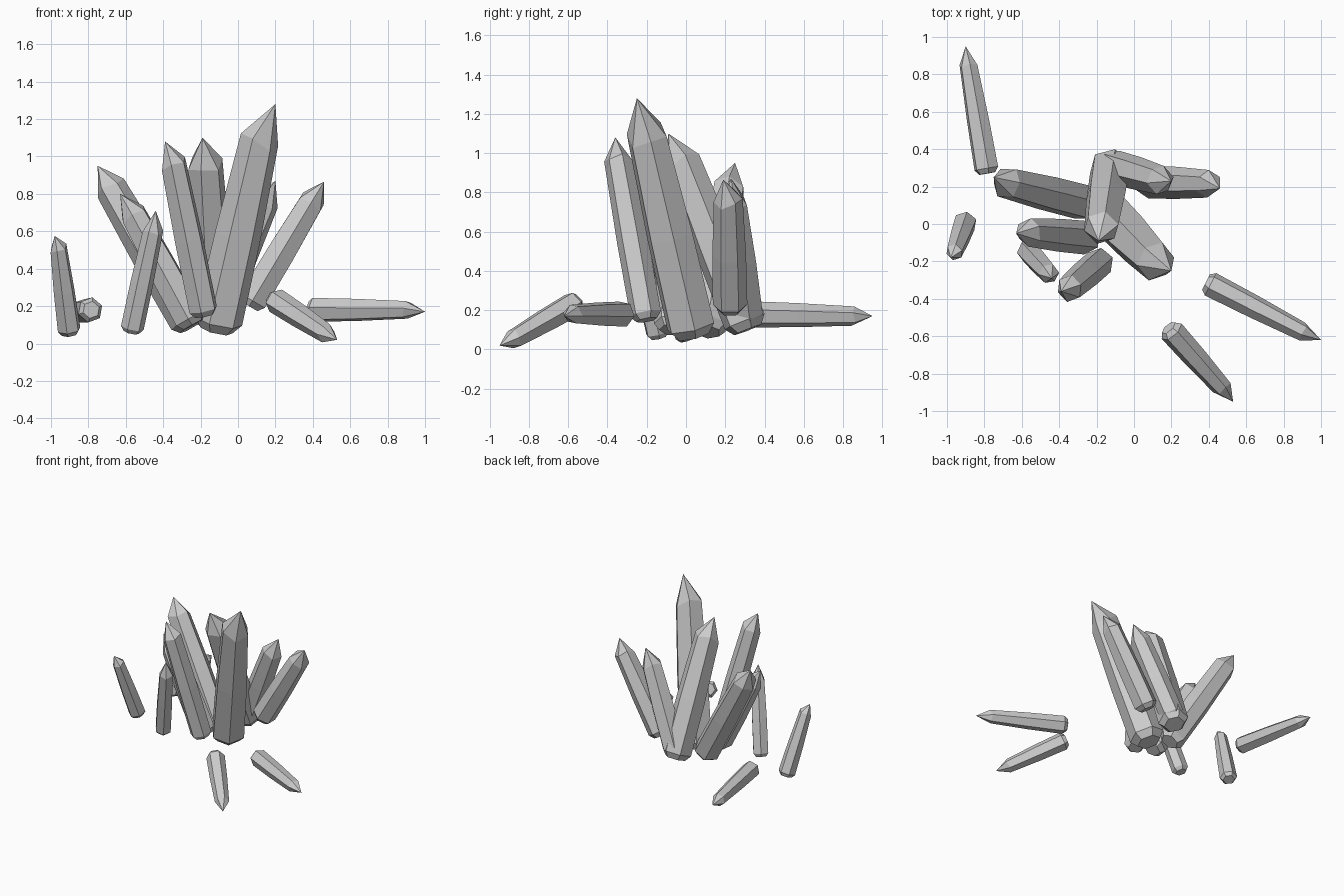
import bpy, bmesh
from math import cos, sin, pi, radians
from mathutils import Vector

if "Cube" in bpy.data.objects:
    bpy.data.objects.remove(bpy.data.objects["Cube"])


def crystal(name, base, shoulder, tip, r0, r1, turn=0):
    """Six-sided shaft with a chamfered foot and a slanted, off-centre point."""
    base, shoulder, tip = Vector(base), Vector(shoulder), Vector(tip)
    length = (shoulder - base).length
    d = (shoulder - base).normalized()
    ref = Vector((1, 0, 0)) if abs(d.y) > 0.8 else Vector((0, 1, 0))
    u = ref.cross(d).normalized()
    v = d.cross(u)
    off = tip - shoulder
    lean_dir = off - d * off.dot(d)
    bm = bmesh.new()
    rings = []
    # foot cap, chamfer, widest part, shoulder
    for t, r in ((0, r0 * 0.68), (r0 * 0.4, r0), (length * 0.5, (r0 + r1) * 0.53), (length, r1)):
        ring = []
        for i in range(6):
            a = i * pi / 3 + radians(turn)
            radial = u * cos(a) + v * sin(a)
            p = base + d * t + radial * r
            if t == length:
                # facets reach lower on the side toward which the point leans
                p -= d * (radial.dot(lean_dir) * 0.7 + (0.12 if i % 2 else -0.12) * r1)
            ring.append(bm.verts.new(p))
        rings.append(ring)
    bm.faces.new(rings[0][::-1])
    for a, b in zip(rings, rings[1:]):
        for i in range(6):
            j = (i + 1) % 6
            bm.faces.new((a[i], a[j], b[j], b[i]))
    top = bm.verts.new(tip)
    for i in range(6):
        bm.faces.new((rings[-1][i], rings[-1][(i + 1) % 6], top))
    bmesh.ops.recalc_face_normals(bm, faces=bm.faces)
    me = bpy.data.meshes.new(name)
    bm.to_mesh(me)
    bm.free()
    ob = bpy.data.objects.new(name, me)
    bpy.context.collection.objects.link(ob)
    return ob


# standing cluster
crystal("main_crystal", (-.115, .035, .07), (.115, -.20, 1.09), (.20, -.25, 1.28), .130, .106, 10)
crystal("front_crystal", (-.18, -.20, .15), (-.345, -.345, .96), (-.39, -.36, 1.08), .080, .072, 20)
crystal("back_crystal", (-.125, .315, .10), (-.175, -.02, .96), (-.19, -.09, 1.10), .112, .096, 15)
crystal("left_crystal", (-.25, .11, .09), (-.68, .22, .83), (-.75, .25, .95), .100, .086, 0)
crystal("left_front_crystal", (-.24, -.075, .10), (-.56, -.045, .69), (-.63, -.05, .80), .090, .076, 25)
crystal("right_crystal", (.06, .225, .20), (.395, .215, .76), (.46, .19, .865), .088, .074, 30)
crystal("right_back_crystal", (-.12, .31, .15), (.14, .235, .75), (.20, .23, .87), .090, .078, 12)

# thin outer uprights
crystal("thin_crystal", (-.57, -.14, .06), (-.455, -.265, .60), (-.44, -.29, .71), .062, .054, 8)
crystal("far_left_crystal", (-.90, .015, .05), (-.96, -.15, .51), (-.98, -.18, .575), .064, .047, 18)

# fallen crystals on the ground
crystal("fallen_back_crystal", (-.785, .27, .18), (-.885, .85, .17), (-.90, .95, .17), .068, .050, 10)
crystal("fallen_right_crystal", (.385, -.31, .18), (.90, -.575, .18), (1.0, -.62, .17), .068, .050, 20)
crystal("fallen_front_crystal", (.185, -.555, .24), (.47, -.875, .055), (.53, -.95, .02), .068, .052, 5)
